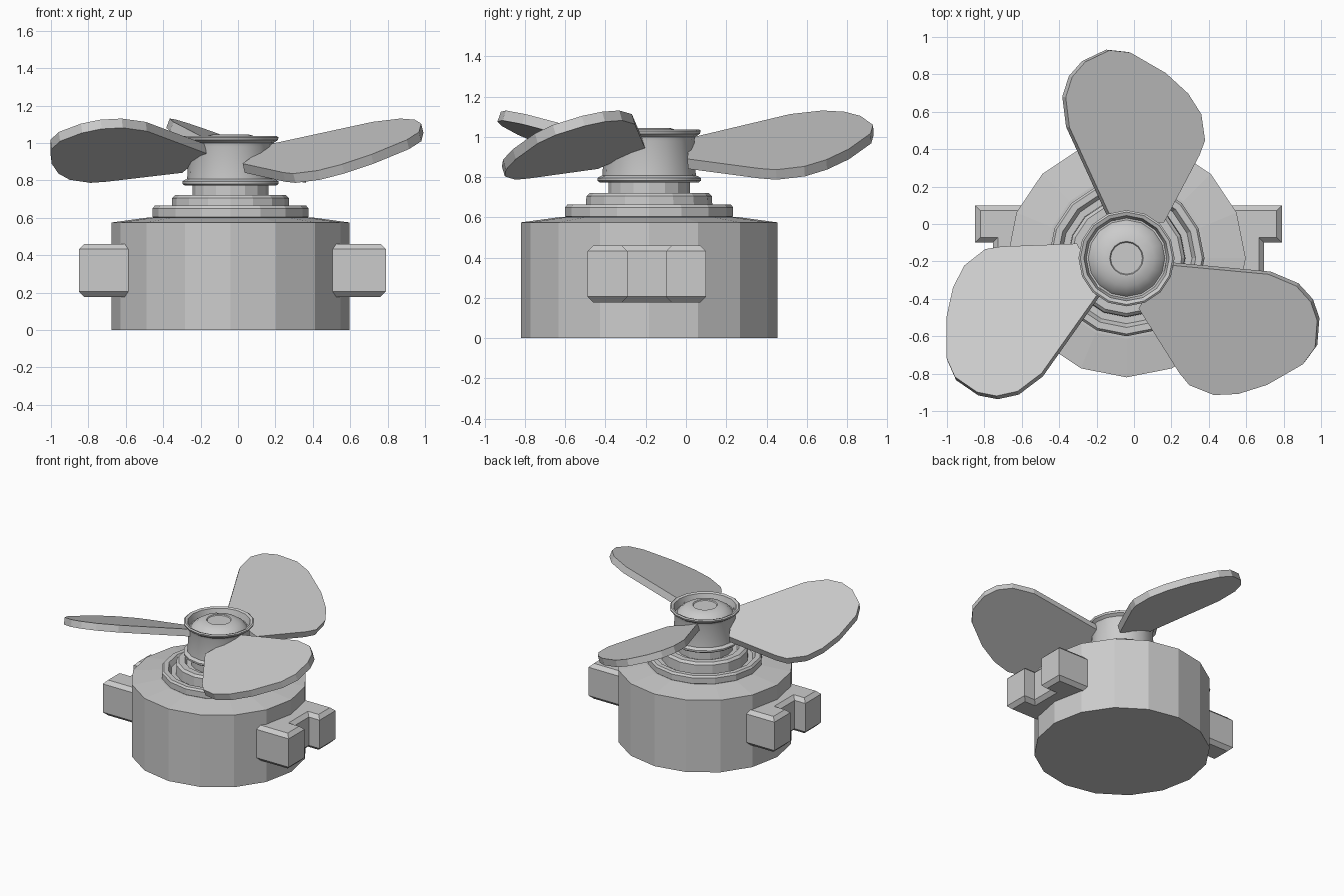
import bpy, bmesh
from math import cos, sin, pi, radians
from mathutils import Vector, Matrix

if "Cube" in bpy.data.objects:
    bpy.data.objects.remove(bpy.data.objects["Cube"])

AXIS = Vector((-0.04, -0.183, 0))


def finish(name, bm, smooth=0):
    bmesh.ops.recalc_face_normals(bm, faces=bm.faces)
    mesh = bpy.data.meshes.new(name)
    bm.to_mesh(mesh)
    bm.free()
    ob = bpy.data.objects.new(name, mesh)
    bpy.context.collection.objects.link(ob)
    if smooth:
        bpy.ops.object.select_all(action='DESELECT')
        ob.select_set(True)
        bpy.context.view_layer.objects.active = ob
        bpy.ops.object.shade_smooth_by_angle(angle=radians(smooth))
    return ob


def loft(name, rings, smooth=0):
    """Skin a stack of equal-length point rings and cap both ends."""
    bm = bmesh.new()
    rows = [[bm.verts.new(p) for p in ring] for ring in rings]
    n = len(rows[0])
    for a, b in zip(rows, rows[1:]):
        for i in range(n):
            j = (i + 1) % n
            bm.faces.new((a[i], a[j], b[j], b[i]))
    bm.faces.new(rows[0])
    bm.faces.new(rows[-1])
    return finish(name, bm, smooth)


def lathe(name, profile, sides=16, smooth=0):
    rings = [[AXIS + Vector((r * cos(2 * pi * i / sides), r * sin(2 * pi * i / sides), z))
              for i in range(sides)] for r, z in profile]
    return loft(name, rings, smooth)


# Drum body with shallow sloping top
lathe("motor_body", [(0.637, 0), (0.637, 0.575), (0.43, 0.603)])

# Stepped collar with a groove behind its rim
lathe("stepped_collar", [(0.40, 0.59), (0.417, 0.605), (0.417, 0.65), (0.405, 0.665),
                         (0.37, 0.665), (0.35, 0.63), (0.315, 0.63), (0.312, 0.705),
                         (0.295, 0.722), (0.25, 0.722), (0.235, 0.70)])

# Neck, hub column and rimmed, domed cap
lathe("neck", [(0.203, 0.69), (0.203, 0.785)])
lathe("hub", [(0.20, 0.773), (0.245, 0.773), (0.257, 0.782), (0.257, 0.795), (0.245, 0.803),
              (0.232, 0.808), (0.224, 0.98), (0.23, 1.0), (0.252, 1.015), (0.257, 1.03),
              (0.247, 1.037), (0.228, 1.03), (0.215, 0.98), (0.205, 0.98), (0.19, 1.003),
              (0.15, 1.03), (0.10, 1.045), (0.09, 1.045), (0.085, 1.038)], smooth=35)

# Blades: outline as (across, outward) from the axis, pitched as a slab
outline = [(-0.075, 0.2), (-0.19, 0.45), (-0.305, 0.70), (-0.325, 0.86), (-0.29, 0.97),
           (-0.22, 1.05), (-0.09, 1.112), (0.02, 1.10), (0.21, 0.99), (0.33, 0.88),
           (0.40, 0.77), (0.42, 0.63), (0.39, 0.55), (0.20, 0.19)]
SLOPE, RISE = 0.375, 0.065
normal = Vector((SLOPE, -RISE, 1)).normalized()
top = [Vector((t, r, 0.953 - SLOPE * t + RISE * r)) for t, r in outline]
bottom = [p - normal * 0.053 for p in top]
for k in range(3):
    turn = Matrix.Rotation(-k * 2 * pi / 3, 3, 'Z')
    loft(f"blade_{k + 1}", [[AXIS + turn @ p for p in ring] for ring in (bottom, top)])


# U-shaped side lugs with chamfered top and bottom edges
def lug_ring(side, d, z):
    xo, xi = 0.82 - d, 0.725 - d
    pts = [(0.45, 0.10 - d), (xo, 0.10 - d), (xo, -0.10 + d), (xi, -0.10 + d),
           (xi, -0.29 - d), (xo, -0.29 - d), (xo, -0.49 + d), (0.45, -0.49 + d)]
    return [Vector((-0.03 + side * x, y, z)) for x, y in pts]


for side, label in ((-1, "left"), (1, "right")):
    loft(f"{label}_lug", [lug_ring(side, d, z) for d, z in
                          ((0.028, 0.178), (0, 0.206), (0, 0.432), (0.028, 0.46))])
